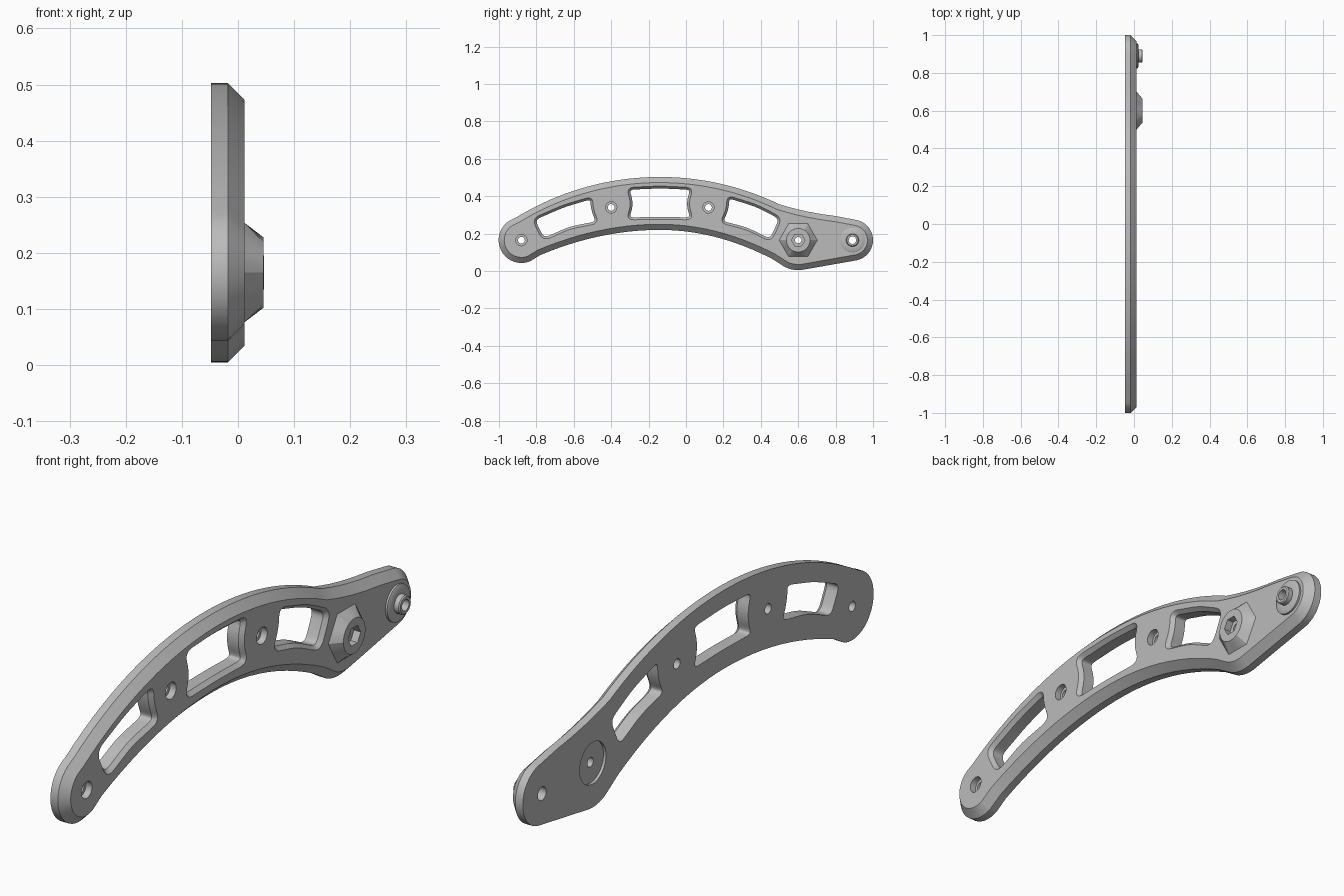
import bpy, bmesh, math

cube = bpy.data.objects.get("Cube")
if cube:
    bpy.data.objects.remove(cube, do_unlink=True)

grey = bpy.data.materials.new("satin grey")
grey.use_nodes = True
grey.diffuse_color = (0.5, 0.5, 0.5, 1)
grey.node_tree.nodes["Principled BSDF"].inputs["Base Color"].default_value = (0.5, 0.5, 0.5, 1)

BACK, SHOULDER, FACE = -0.048, -0.018, 0.012
MID = -0.14  # symmetry line of the arched part


def arc(c, r, a0, a1, n):
    """Points on an arc in the y-z plane, angles in degrees."""
    angles = [math.radians(a0 + (a1 - a0) * i / n) for i in range(n + 1)]
    return [(c[0] + r * math.cos(a), c[1] + r * math.sin(a)) for a in angles]


def circle(c, r, n=48):
    return arc(c, r, 0, 360, n)[:-1]


def hexagon(c, r, n=48):
    """Hexagon sampled with n points, so it can be lofted to a circle."""
    pts = []
    for i in range(n):
        a = 2 * math.pi * i / n
        local = a % (math.pi / 3) - math.pi / 6
        d = r * math.cos(math.pi / 6) / math.cos(local)
        pts.append((c[0] + d * math.cos(a), c[1] + d * math.sin(a)))
    return pts


def inset(pts, d):
    """Move a counter-clockwise outline inwards by d."""
    out = []
    for i, p in enumerate(pts):
        normals = []
        for a, b in ((pts[i - 1], p), (p, pts[(i + 1) % len(pts)])):
            dy, dz = b[0] - a[0], b[1] - a[1]
            length = math.hypot(dy, dz)
            normals.append((-dz / length, dy / length))
        (ay, az), (by, bz) = normals
        k = d / (1 + ay * by + az * bz)
        out.append((p[0] + k * (ay + by), p[1] + k * (az + bz)))
    return out


def rounded(pts, cut, n=6):
    """Round each polygon corner with a short quadratic curve."""
    out = []
    for i, p in enumerate(pts):
        ends = []
        for q in (pts[i - 1], pts[(i + 1) % len(pts)]):
            t = min(0.45, cut / math.dist(p, q))
            ends.append([p[k] + t * (q[k] - p[k]) for k in (0, 1)])
        for j in range(n + 1):
            t = j / n
            out.append(tuple((1 - t) ** 2 * ends[0][k] + 2 * t * (1 - t) * p[k]
                             + t * t * ends[1][k] for k in (0, 1)))
    return out


def loft(name, rings, tube=False):
    """Skin a list of (x, outline) rings; capped, or closed on itself."""
    bm = bmesh.new()
    loops = [[bm.verts.new((x, y, z)) for y, z in pts] for x, pts in rings]
    pairs = list(zip(loops, loops[1:]))
    if tube:
        pairs.append((loops[-1], loops[0]))
    else:
        bm.faces.new(loops[0])
        bm.faces.new(loops[-1])
    for a, b in pairs:
        for i in range(len(a)):
            j = (i + 1) % len(a)
            bm.faces.new((a[i], a[j], b[j], b[i]))
    bmesh.ops.recalc_face_normals(bm, faces=bm.faces)
    mesh = bpy.data.meshes.new(name)
    bm.to_mesh(mesh)
    bm.free()
    mesh.materials.append(grey)
    obj = bpy.data.objects.new(name, mesh)
    bpy.context.collection.objects.link(obj)
    return obj


def activate(obj):
    bpy.ops.object.select_all(action='DESELECT')
    obj.select_set(True)
    bpy.context.view_layer.objects.active = obj


def cut(obj, cutter):
    cutter.hide_render = True
    mod = obj.modifiers.new("cut", 'BOOLEAN')
    mod.operation = 'DIFFERENCE'
    mod.solver = 'EXACT'
    mod.object = cutter
    activate(obj)
    bpy.ops.object.modifier_apply(modifier=mod.name)
    bpy.data.objects.remove(cutter, do_unlink=True)


# Arm outline, counter-clockwise from the front lobe
FRONT, PIVOT, REAR = (-0.88, 0.165), (0.6, 0.165), (0.89, 0.165)
outline = arc(FRONT, 0.122, 123.2, 293, 20)
for i in range(25):
    y = -0.78 + 1.24 * i / 24
    outline.append((y, 0.22 - (0.33 if y < MID else 0.43) * (y - MID) ** 2))
outline += arc(PIVOT, 0.16, -117, -80, 8)
outline += arc(REAR, 0.11, -78, 80, 20)
outline += [(0.8, 0.294), (0.72, 0.305), (0.65, 0.318), (0.6, 0.329), (0.55, 0.342)]
outline += arc((MID, -0.967), 1.47, 64.2, 123.2, 36)[:-1]

arm = loft("arm_plate", [(BACK, outline), (SHOULDER, outline),
                         (FACE, inset(outline, 0.03))])

# Three windows with a bevelled front lip
windows = [
    [(-0.825, 0.28), (-0.765, 0.16), (-0.62, 0.225), (-0.465, 0.255),
     (-0.495, 0.33), (-0.5, 0.4), (-0.66, 0.352)],
    [(-0.32, 0.447), (-0.293, 0.36), (-0.32, 0.273), (MID, 0.277),
     (0.04, 0.273), (0.013, 0.36), (0.04, 0.447), (MID, 0.455)],
    [(0.22, 0.405), (0.215, 0.33), (0.18, 0.257), (0.32, 0.222),
     (0.455, 0.155), (0.515, 0.285), (0.38, 0.355)],
]
for pts in windows:
    lip = rounded(pts, 0.045)
    wall = inset(lip, 0.013)
    cut(arm, loft("window_cutter", [(-0.1, wall), (FACE - 0.015, wall),
                                    (FACE, lip), (0.05, lip)]))

# Counterbored bolt holes
for c in (FRONT, (-0.4, 0.34), (0.12, 0.34)):
    cut(arm, loft("bolt_cutter", [(-0.1, circle(c, 0.018)), (-0.012, circle(c, 0.018)),
                                  (-0.012, circle(c, 0.03)), (0.05, circle(c, 0.03))]))

# Pivot hole with a round recess in the back, and rear hole
cut(arm, loft("pivot_cutter", [(-0.1, circle(PIVOT, 0.075)), (-0.038, circle(PIVOT, 0.075)),
                               (-0.038, circle(PIVOT, 0.017)), (0.05, circle(PIVOT, 0.017))]))
cut(arm, loft("rear_cutter", [(-0.1, circle(REAR, 0.024)), (0.05, circle(REAR, 0.024))]))

# Hexagonal boss tapering to a round top with a hex socket
boss = loft("pivot_boss", [
    (FACE, hexagon(PIVOT, 0.102)), (0.045, circle(PIVOT, 0.063)),
    (0.045, hexagon(PIVOT, 0.036)), (0.018, hexagon(PIVOT, 0.036)),
    (0.018, circle(PIVOT, 0.017)), (FACE, circle(PIVOT, 0.017))], tube=True)

# Flanged bushing at the rear end
profile = [(FACE, 0.066), (0.019, 0.066), (0.024, 0.056), (0.024, 0.034),
           (0.042, 0.034), (0.046, 0.03), (0.046, 0.02), (FACE, 0.02)]
bushing = loft("rear_bushing", [(x, circle(REAR, r)) for x, r in profile], tube=True)

for obj in (arm, boss, bushing):
    activate(obj)
    bpy.ops.object.shade_smooth_by_angle(angle=math.radians(28))
